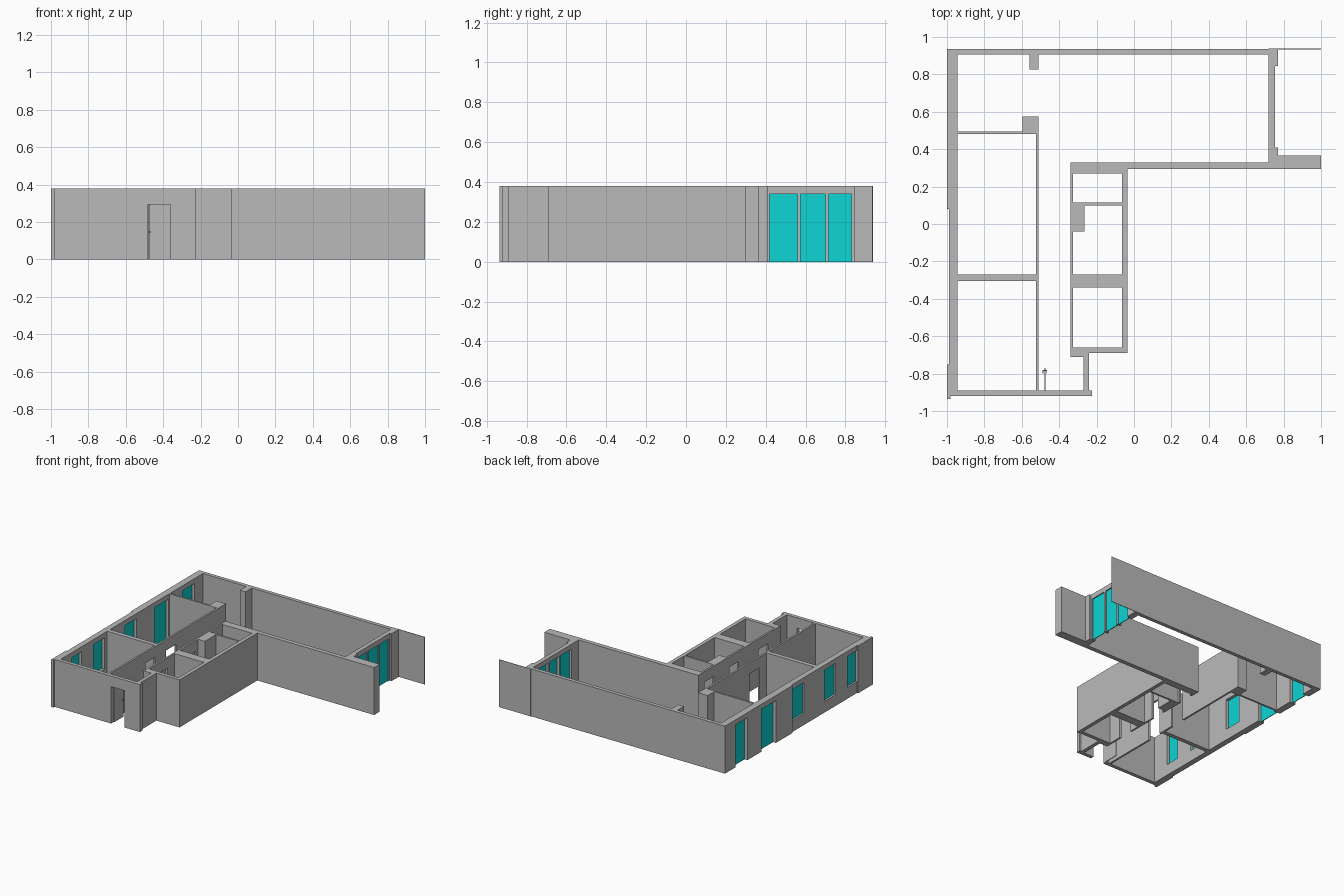
import bpy, bmesh

if "Cube" in bpy.data.objects:
    bpy.data.objects.remove(bpy.data.objects["Cube"])

H = 0.38        # wall height
DOOR = 0.295    # door head height
HEAD = 0.34     # window head height
SILL = 0.09     # window sill height


def material(name, rgb):
    m = bpy.data.materials.new(name)
    m.diffuse_color = (*rgb, 1)
    m.use_nodes = True
    m.node_tree.nodes["Principled BSDF"].inputs["Base Color"].default_value = m.diffuse_color
    return m


WALL = material("wall_grey", (0.49, 0.49, 0.49))
GLASS = material("glass_cyan", (0.004, 0.66, 0.66))


def boxes(name, items, mat=WALL):
    """One object made of boxes given as (x0, x1, y0, y1, z0, z1)."""
    bm = bmesh.new()
    for x0, x1, y0, y1, z0, z1 in items:
        vs = bmesh.ops.create_cube(bm, size=1)["verts"]
        for v in vs:
            v.co = (x1 if v.co.x > 0 else x0, y1 if v.co.y > 0 else y0,
                    z1 if v.co.z > 0 else z0)
    me = bpy.data.meshes.new(name)
    bm.to_mesh(me)
    bm.free()
    me.materials.append(mat)
    ob = bpy.data.objects.new(name, me)
    bpy.context.collection.objects.link(ob)
    return ob


def wall(name, x0, x1, y0, y1, openings=(), axis="y"):
    """Straight wall; openings are (start, end, bottom, top) along its axis."""
    pos, end = (y0, y1) if axis == "y" else (x0, x1)
    parts = []

    def piece(a, b, z0, z1):
        if b - a > 1e-4 and z1 - z0 > 1e-4:
            parts.append((x0, x1, a, b, z0, z1) if axis == "y"
                         else (a, b, y0, y1, z0, z1))

    for a, b, z0, z1 in sorted(openings):
        piece(pos, a, 0, H)
        piece(a, b, 0, z0)
        piece(a, b, z1, H)
        pos = b
    piece(pos, end, 0, H)
    return boxes(name, parts)


# West outer wall in three depths, with its windows
west_windows = [(-0.75, -0.63, SILL, HEAD), (-0.48, -0.34, SILL, HEAD),
                (-0.08, 0.067, SILL, HEAD), (0.29, 0.47, 0, HEAD),
                (0.65, 0.80, 0, HEAD)]
wall("west_wall_south", -1, -0.945, -0.92, -0.75)
wall("west_wall_middle", -0.99, -0.945, -0.75, 0.08, west_windows[:3])
wall("west_wall_north", -1, -0.945, 0.08, 0.935, west_windows[3:])
wall("west_corner_stub", -1, -0.98, -0.935, -0.92)
boxes("west_window_glass",
      [(-0.975, -0.969, a, b, z0, z1) for a, b, z0, z1 in west_windows], GLASS)

# North wall and the thin panel continuing it
wall("north_wall", -0.945, 0.72, 0.905, 0.935)
wall("north_panel", 0.77, 1, 0.934, 0.938)
wall("north_pier", -0.56, -0.51, 0.825, 0.905)

# East window wall of the large room
panes = [(0.42, 0.56), (0.575, 0.70), (0.715, 0.83)]
wall("east_wall", 0.72, 0.755, 0.365, 0.938,
     [(a, b, 0, HEAD) for a, b in panes])
wall("east_pier_north", 0.755, 0.77, 0.845, 0.938)
wall("east_pier_south", 0.755, 0.77, 0.365, 0.41)
boxes("east_window_glass",
      [(0.74, 0.746, a, b, 0, HEAD) for a, b in panes], GLASS)

# South wall of the large room
wall("inner_south_wall", -0.035, 0.72, 0.295, 0.33)
wall("inner_south_wall_end", 0.72, 1, 0.295, 0.365)

# Front wall with the entrance
wall("front_wall", -0.945, -0.225, -0.92, -0.89,
     [(-0.48, -0.36, 0, DOOR)], axis="x")
wall("entrance_side_wall", -0.27, -0.24, -0.89, -0.71)

# Open entrance door with a handle on both faces
boxes("entrance_door", [(-0.479, -0.474, -0.89, -0.77, 0, DOOR)])
boxes("door_handles", [(-0.487, -0.466, -0.785, -0.781, 0.143, 0.149),
                       (-0.489, -0.485, -0.800, -0.781, 0.143, 0.149),
                       (-0.468, -0.464, -0.800, -0.781, 0.143, 0.149)])

# Corridor walls with door openings
wall("corridor_west_wall", -0.525, -0.51, -0.89, 0.48,
     [(-0.44, -0.32, 0, DOOR), (-0.18, -0.055, 0, DOOR)])
wall("corridor_east_wall", -0.34, -0.325, -0.66, 0.27,
     [(-0.55, -0.43, 0, DOOR), (-0.18, -0.065, 0, DOOR),
      (0.13, 0.25, 0, DOOR)])

# Bedroom dividers
wall("bedroom_divider", -0.945, -0.525, -0.305, -0.27)
wall("bedroom_north_wall", -0.945, -0.595, 0.48, 0.495)
wall("bedroom_pier", -0.595, -0.51, 0.48, 0.575)

# Small service rooms
wall("service_north_wall", -0.34, -0.035, 0.27, 0.33)
wall("service_east_wall", -0.065, -0.035, -0.66, 0.27)
wall("service_partition", -0.325, -0.065, 0.10, 0.115)
wall("service_shaft", -0.325, -0.265, -0.04, 0.10)
wall("service_divider", -0.325, -0.065, -0.34, -0.27)
wall("service_south_wall", -0.24, -0.035, -0.69, -0.66)
wall("service_south_pier", -0.34, -0.24, -0.71, -0.66)
